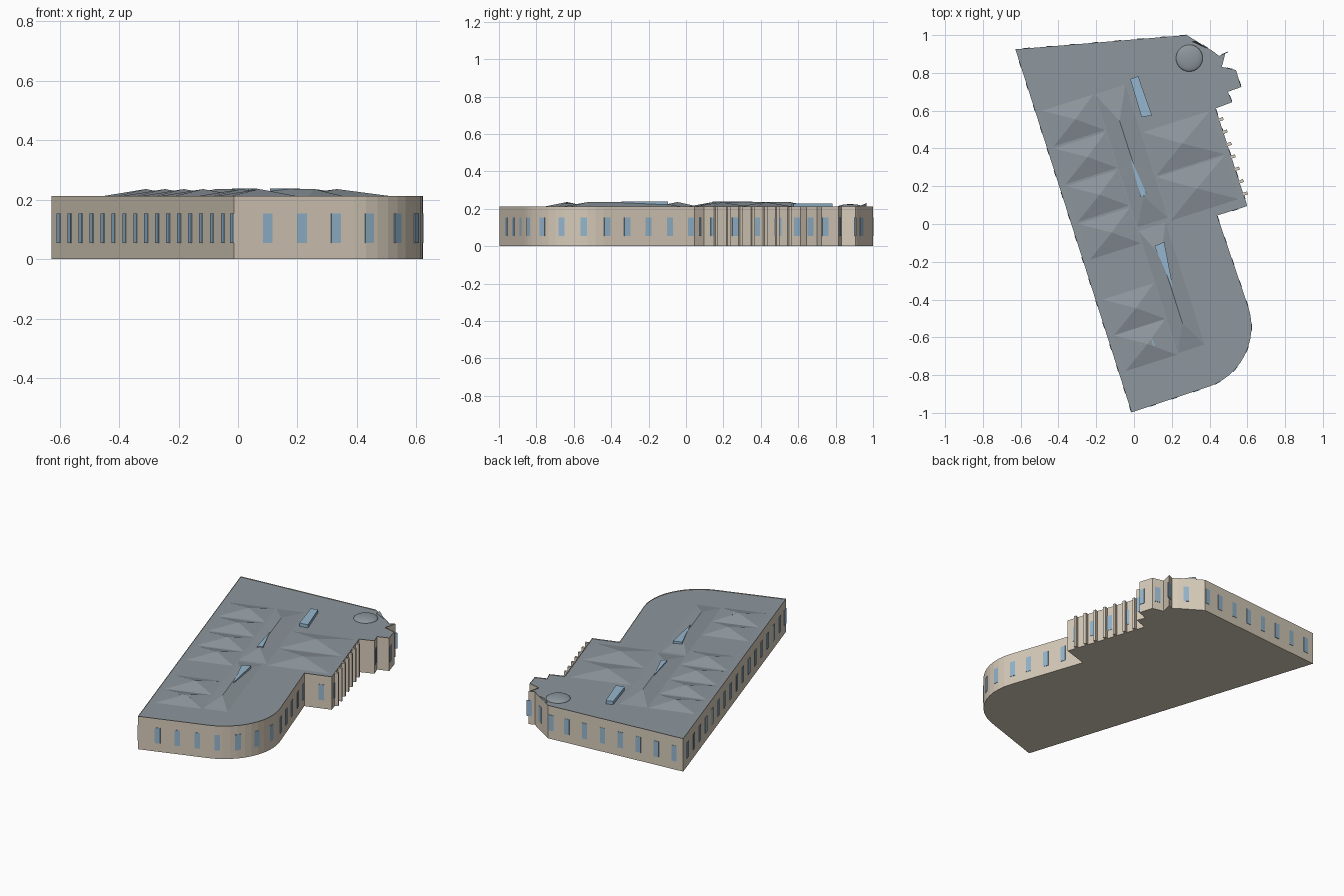
import bpy, bmesh, math
from mathutils import Vector, Matrix

if "Cube" in bpy.data.objects:
    bpy.data.objects.remove(bpy.data.objects["Cube"])


def material(name, rgb):
    m = bpy.data.materials.new(name)
    m.diffuse_color = (*rgb, 1)
    m.use_nodes = True
    m.node_tree.nodes["Principled BSDF"].inputs["Base Color"].default_value = m.diffuse_color
    return m


STONE = material("stone", (0.68, 0.60, 0.49))
ROOF = material("roof_metal", (0.27, 0.31, 0.34))
GLASS = material("glass", (0.30, 0.47, 0.62))


def finish(bm, name, *mats):
    bmesh.ops.recalc_face_normals(bm, faces=bm.faces)
    me = bpy.data.meshes.new(name)
    bm.to_mesh(me)
    bm.free()
    ob = bpy.data.objects.new(name, me)
    for m in mats:
        me.materials.append(m)
    bpy.context.collection.objects.link(ob)
    return ob


def prism(bm, pts, z0, z1):
    """Extrude a flat outline; z1 may be a number or one height per point."""
    tops = z1 if isinstance(z1, (list, tuple)) else [z1] * len(pts)
    lo = [bm.verts.new((x, y, z0)) for x, y in pts]
    hi = [bm.verts.new((x, y, z)) for (x, y), z in zip(pts, tops)]
    bm.faces.new(lo[::-1])
    for i in range(len(pts)):
        j = (i + 1) % len(pts)
        bm.faces.new((lo[i], lo[j], hi[j], hi[i]))
    return bm.faces.new(hi)


def box(bm, centre, tangent, length, depth, height):
    rot = Matrix.Rotation(math.atan2(tangent[1], tangent[0]), 4, 'Z')
    bmesh.ops.create_cube(bm, size=1, matrix=Matrix.Translation(centre) @ rot
                          @ Matrix.Diagonal((length, depth, height, 1)))


# Footprint, counterclockwise from the back left corner
H, ROOF_Z, PEAK = 0.212, 0.207, 0.236
arc = [(0.286 + 0.336 * math.cos(math.radians(a)), -0.544 + 0.336 * math.sin(math.radians(a)))
       for a in [-72 + 7.5 * i for i in range(13)]]
outline = [(-0.628, 0.925), (-0.013, -0.997)] + arc + [
    (0.44, 0.045), (0.60, 0.095), (0.432, 0.612), (0.52, 0.645), (0.497, 0.70),
    (0.567, 0.725), (0.54, 0.815), (0.465, 0.832), (0.484, 0.905), (0.45, 0.89),
    (0.42, 0.913), (0.28, 1.0)]

# Walls with parapet around a slightly sunken flat roof
bm = bmesh.new()
top = prism(bm, outline, 0, H)
bmesh.ops.inset_region(bm, faces=[top], thickness=0.006, use_even_offset=True)
top.material_index = 1
for v in top.verts:
    v.co.z = ROOF_Z
finish(bm, "walls_and_flat_roof", STONE, ROOF)

# Windows spaced evenly around the whole perimeter
bm = bmesh.new()
walk, pos, step = 0.0, 0.085, 0.1207
for i, p in enumerate(outline):
    a, b = Vector(p), Vector(outline[(i + 1) % len(outline)])
    length, t = (b - a).length, (b - a).normalized()
    while pos < walk + length:
        d = pos - walk
        if length > 0.06:
            d = min(max(d, 0.02), length - 0.02)
        c = a + t * d
        box(bm, (c.x, c.y, 0.104), t, 0.034, 0.005, 0.1)
        pos += step
    walk += length
finish(bm, "windows", GLASS)

# Pilasters along the projecting bay
bm = bmesh.new()
a, b = Vector((0.60, 0.095)), Vector((0.432, 0.612))
t = (b - a).normalized()
for i in range(7):
    c = a + t * (0.066 + 0.069 * i) + Vector((t.y, -t.x)) * 0.01
    box(bm, (c.x, c.y, H / 2), t, 0.016, 0.024, H)
finish(bm, "bay_pilasters", STONE)

# Roof coordinates: s runs along the left wall, d inward from it
U, N = Vector((0.305, -0.952)), Vector((0.952, 0.305))


def at(s, d, z):
    p = Vector(outline[0]) + U * s + N * d
    return (p.x, p.y, z)


def hip(bm, s0, s1, d0, d1, ridge):
    """Rectangle rising to a ridge of one point or two (s, d) points."""
    c = [bm.verts.new(at(s, d, ROOF_Z - 0.001)) for s, d in
         ((s0, d0), (s0, d1), (s1, d1), (s1, d0))]
    r = [bm.verts.new(at(s, d, PEAK)) for s, d in ridge]
    bm.faces.new((c[0], c[1], r[0]))
    bm.faces.new((c[2], c[3], r[-1]))
    if len(r) == 1:
        bm.faces.new((c[1], c[2], r[0]))
        bm.faces.new((c[3], c[0], r[0]))
    else:
        bm.faces.new((c[1], c[2], r[1], r[0]))
        bm.faces.new((c[3], c[0], r[0], r[1]))


# Row of pyramid roofs by the left wall
bm = bmesh.new()
for s in (0.35, 0.56, 0.77, 0.98, 1.40, 1.60):
    hip(bm, s, s + 0.205, 0.03, 0.325, [(s + 0.10, 0.19)])
finish(bm, "left_pyramid_roofs", ROOF)

# Pyramid roofs over the projecting bay
bm = bmesh.new()
for s in (0.62, 0.87):
    hip(bm, s, s + 0.25, 0.50, 0.89, [(s + 0.125, 0.69)])
finish(bm, "bay_pyramid_roofs", ROOF)

# Long central hipped roofs
bm = bmesh.new()
hip(bm, 0.35, 1.10, 0.325, 0.50, [(0.53, 0.41), (0.95, 0.41)])
hip(bm, 1.11, 1.80, 0.325, 0.48, [(1.28, 0.40), (1.65, 0.40)])
finish(bm, "central_hip_roofs", ROOF)

# Skylights
for name, pts, z in (
        ("box_skylight", [(-0.02, 0.767), (0.04, 0.565), (0.095, 0.575), (0.022, 0.783)], 0.228),
        ("north_skylight", [(-0.02, 0.355), (0.035, 0.143), (0.066, 0.16)], 0.238),
        ("south_skylight", [(0.108, -0.116), (0.208, -0.344), (0.16, -0.095)], 0.238),
        ("small_skylight", [(0.03, -0.64), (0.11, -0.643), (0.095, -0.605)], 0.23)):
    bm = bmesh.new()
    prism(bm, pts, 0.2, z)
    finish(bm, name, GLASS)

# Small raised wedge at the back corner
bm = bmesh.new()
prism(bm, [(0.31, 0.965), (0.385, 0.93), (0.33, 0.965)], 0.2, [0.212, 0.215, 0.23])
finish(bm, "corner_wedge", ROOF)

# Shallow round dome
bpy.ops.mesh.primitive_uv_sphere_add(segments=32, ring_count=16, radius=0.071,
                                     location=(0.293, 0.878, ROOF_Z))
dome = bpy.context.object
dome.name = "roof_dome"
dome.scale.z = 0.25
dome.data.materials.append(ROOF)
bpy.ops.object.shade_smooth_by_angle()
